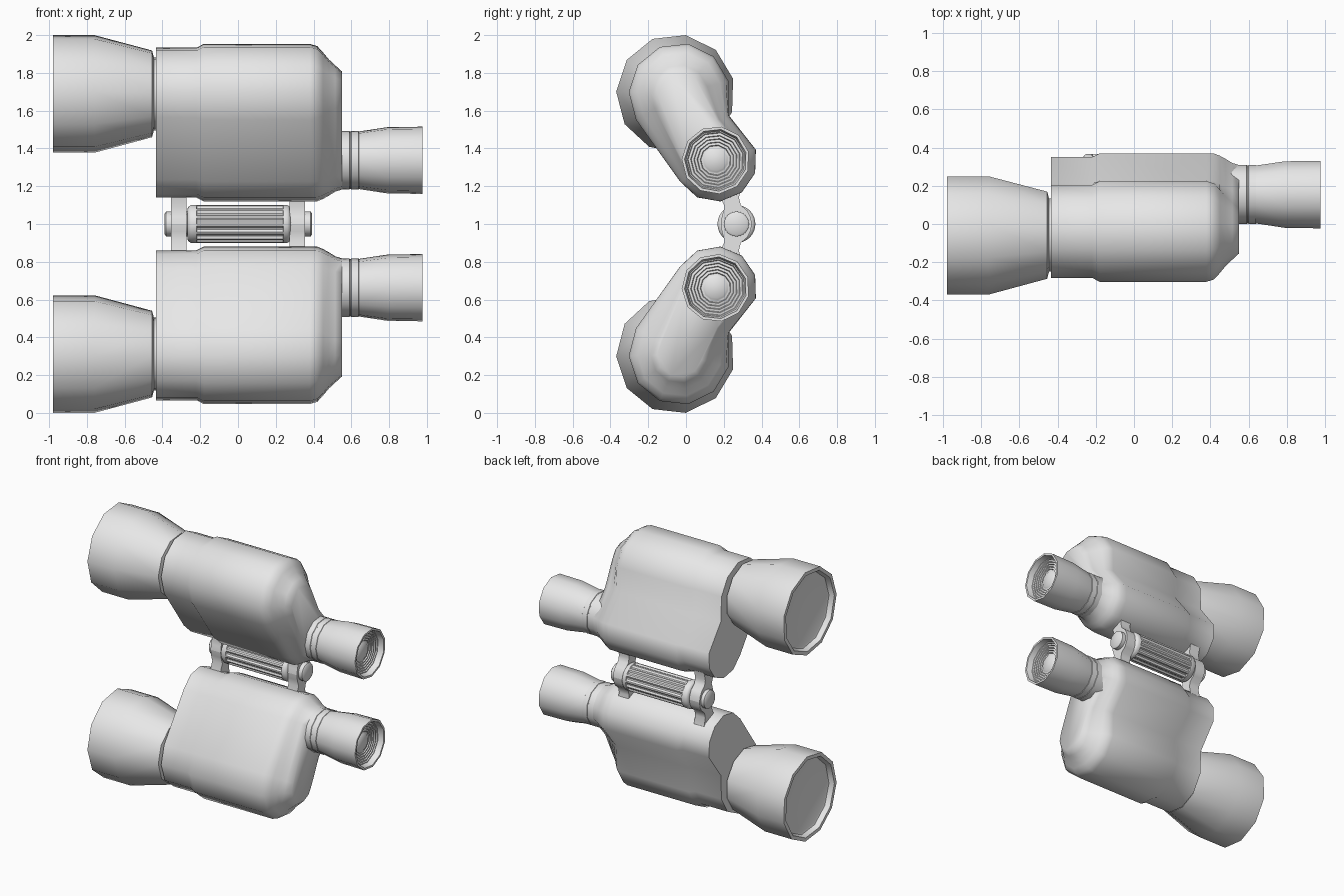
import bpy, bmesh, math

if "Cube" in bpy.data.objects:
    bpy.data.objects.remove(bpy.data.objects["Cube"])

grey = bpy.data.materials.new("light grey")
grey.diffuse_color = (0.8, 0.8, 0.8, 1)
grey.use_nodes = True
grey.node_tree.nodes["Principled BSDF"].inputs["Base Color"].default_value = grey.diffuse_color

PHASE = 80                       # corner direction of the 11-sided tubes
STEP = 360 / 11
BIG = (-0.055, 1.69)             # objective axis (y, z)
LOBE = (-0.035, 1.69)            # wide end of the housing
SMALL = (0.157, 1.338)           # eyepiece axis (y, z)


def loft(name, rings, side=1, angle=40):
    """Skin a list of equal rings; side=-1 mirrors across z = 1."""
    bm = bmesh.new()
    rows = [[bm.verts.new((x, y, 1 + side * (z - 1))) for x, y, z in r] for r in rings]
    n = len(rows[0])
    for a, b in zip(rows, rows[1:]):
        for i in range(n):
            j = (i + 1) % n
            bm.faces.new((a[i], a[j], b[j], b[i]))
    bm.faces.new(rows[0])
    bm.faces.new(rows[-1])
    bmesh.ops.recalc_face_normals(bm, faces=bm.faces)
    me = bpy.data.meshes.new(name)
    bm.to_mesh(me)
    bm.free()
    me.materials.append(grey)
    ob = bpy.data.objects.new(name, me)
    bpy.context.collection.objects.link(ob)
    bpy.ops.object.select_all(action='DESELECT')
    ob.select_set(True)
    bpy.context.view_layer.objects.active = ob
    bpy.ops.object.shade_smooth_by_angle(angle=math.radians(angle))
    return ob


def arc(x, c, r, ks):
    out = []
    for k in ks:
        a = math.radians(PHASE + k * STEP)
        out.append((x, c[0] + r * math.cos(a), c[1] + r * math.sin(a)))
    return out


def tube(name, c, profile, side):
    return loft(name, [arc(x, c, r, range(11)) for x, r in profile], side)


def section(x, rb, rs):
    """Housing outline: two lobes with a waist on the hinge side."""
    a = arc(x, LOBE, rb, range(-2, 5))
    b = arc(x, SMALL, rs, range(4, 10))
    d = 0.07 * rb / 0.268
    waist = (x, (a[0][1] + b[-1][1]) / 2 - d, (a[0][2] + b[-1][2]) / 2)
    return a + b + [waist]


def ring(x, c, r, n=24):
    return [(x, c[0] + r * math.cos(2 * math.pi * i / n),
             c[1] + r * math.sin(2 * math.pi * i / n)) for i in range(n)]


# profiles as (x, radius)
objective = [(-0.94, 0.262), (-0.945, 0.275), (-0.98, 0.288), (-0.98, 0.3145),
             (-0.76, 0.3145), (-0.455, 0.232), (-0.445, 0.195), (-0.42, 0.195)]
eyepiece = [(0.48, 0.157), (0.59, 0.157), (0.592, 0.154), (0.598, 0.154), (0.60, 0.157),
            (0.638, 0.157), (0.64, 0.154), (0.645, 0.155), (0.79, 0.177), (0.977, 0.18),
            (0.977, 0.165), (0.935, 0.156)]
# shallow concentric ridges inside the eyecup, around the lens
for k in range(5):
    r = 0.15 - 0.017 * k
    x = 0.935 - 0.004 * k
    eyepiece += [(x, r), (x - 0.008, r - 0.004), (x - 0.008, r - 0.010)]
eyepiece += [(0.915, 0.064), (0.922, 0.055)]
# prism housing: (x, objective-side radius, eyepiece-side radius)
housing = [(-0.435, 0.247, 0.20), (-0.22, 0.247, 0.20), (-0.18, 0.268, 0.22),
           (0.38, 0.268, 0.22), (0.42, 0.255, 0.219), (0.45, 0.222, 0.207),
           (0.48, 0.185, 0.190), (0.515, 0.152, 0.168), (0.55, 0.12, 0.157)]
# half of a hinge bracket (y, z)
bracket = [(0.185, 1.0), (0.19, 1.04), (0.205, 1.09), (0.175, 1.16), (0.17, 1.22),
           (0.30, 1.22), (0.28, 1.14), (0.29, 1.1), (0.325, 1.07), (0.343, 1.035),
           (0.348, 1.0)]

for side, tag in ((1, "upper"), (-1, "lower")):
    tube(tag + "_objective_barrel", BIG, objective, side)
    tube(tag + "_eyepiece", SMALL, eyepiece, side)
    loft(tag + "_prism_housing", [section(*s) for s in housing], side, 60)
    for x0, x1 in ((-0.355, -0.272), (0.272, 0.355)):
        loft(tag + "_hinge_bracket", [[(x, y, z) for y, z in bracket] for x in (x0, x1)], side)

# hinge pin with rounded caps
AX = (0.267, 1.0)
loft("hinge_pin", [ring(x, AX, r) for x, r in
                   ((-0.388, 0.055), (-0.38, 0.066), (0.385, 0.066), (0.393, 0.055))])


# ribbed focus roller
def gear(x):
    pts = []
    for i in range(56):
        a = 2 * math.pi * i / 56
        r = 0.1 if i % 4 < 2 else 0.09
        pts.append((x, AX[0] + r * math.cos(a), AX[1] + r * math.sin(a)))
    return pts


rows = [ring(x, AX, r, 56) for x, r in ((-0.268, 0.08), (-0.262, 0.092), (-0.25, 0.1), (-0.22, 0.1))]
rows += [gear(-0.217), gear(0.237)]
rows += [ring(x, AX, r, 56) for x, r in ((0.24, 0.1), (0.262, 0.1), (0.274, 0.092), (0.28, 0.08))]
loft("focus_roller", rows, 1, 35)
